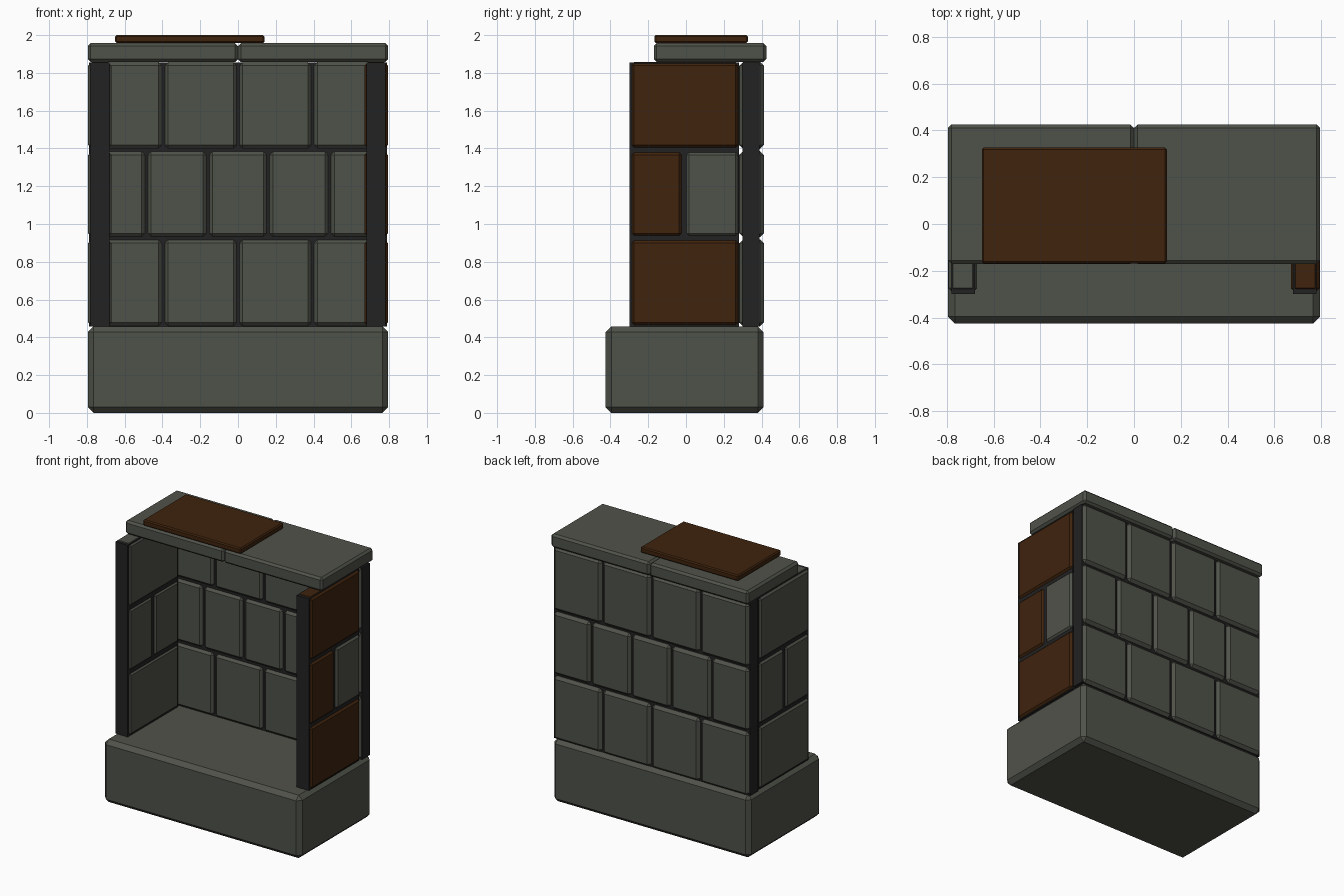
import bpy
import bmesh
from mathutils import Vector

cube = bpy.data.objects.get("Cube")
if cube:
    bpy.data.objects.remove(cube, do_unlink=True)


def make_material(name, colour):
    mat = bpy.data.materials.new(name)
    mat.use_nodes = True
    mat.diffuse_color = (*colour, 1)
    bsdf = next(n for n in mat.node_tree.nodes if n.type == "BSDF_PRINCIPLED")
    bsdf.inputs["Base Color"].default_value = (*colour, 1)
    return mat


STONE = make_material("grey_stone", (0.078, 0.084, 0.067))
RUST = make_material("brown_stone", (0.05, 0.017, 0.004))
MORTAR = make_material("dark_mortar", (0.016, 0.016, 0.016))


def block(name, x, y, z, mat, bevel=0.0):
    """Chamfered box spanning the given (low, high) ranges."""
    low, high = (Vector(c) for c in zip(x, y, z))
    bm = bmesh.new()
    bmesh.ops.create_cube(bm, size=1)
    for v in bm.verts:
        v.co = (low + high) / 2 + v.co * (high - low)
    if bevel:
        bmesh.ops.bevel(bm, geom=bm.edges[:], offset=bevel, segments=1,
                        affect="EDGES", clamp_overlap=True)
    mesh = bpy.data.meshes.new(name)
    bm.to_mesh(mesh)
    bm.free()
    mesh.materials.append(mat)
    obj = bpy.data.objects.new(name, mesh)
    bpy.context.collection.objects.link(obj)
    return obj


def spans(cuts, gap):
    """Neighbouring ranges between cuts, with a joint left between them."""
    last = len(cuts) - 2
    return [(a + (gap if i else 0), b - (gap if i < last else 0))
            for i, (a, b) in enumerate(zip(cuts, cuts[1:]))]


COURSES = spans([0.458, 0.925, 1.392, 1.858], 0.006)
CORE_Z = (0.458, 1.855)
HALF = 0.795

# Foundation block
block("base", (-HALF, HALF), (-0.425, 0.41), (0, 0.458), STONE, 0.03)

# Back wall: mortar core with running-bond stones standing proud
block("back_mortar", (-0.79, 0.79), (0.3, 0.39), CORE_Z, MORTAR)
bonds = [[-0.787, -0.395, 0, 0.395, 0.787],
         [-0.787, -0.485, -0.16, 0.16, 0.485, 0.787]]
for row, z in enumerate(COURSES):
    for i, x in enumerate(spans(bonds[row % 2], 0.005)):
        block(f"back_stone_{row}_{i}", x, (0.283, 0.412), z, STONE, 0.02)

# Side walls: full-depth stones above and below a split middle course
for side, sign in (("left", 1), ("right", -1)):
    core_x = sorted((sign * 0.68, sign * 0.78))
    stone_x = sorted((sign * 0.67, sign * 0.793))
    block(f"{side}_mortar", core_x, (-0.298, 0.28), CORE_Z, MORTAR)
    for row, z in enumerate(COURSES):
        cuts = [-0.294, -0.01, 0.283] if row == 1 else [-0.294, 0.283]
        for i, y in enumerate(spans(cuts, 0.006)):
            mat = RUST if side == "left" and i == 0 else STONE
            block(f"{side}_stone_{row}_{i}", stone_x, y, z, mat, 0.02)

# Coping slabs
for side, x in (("right", (-HALF, 0)), ("left", (0, HALF))):
    block(f"{side}_coping", x, (-0.17, 0.425), (1.858, 1.957), STONE, 0.015)

# Loose slab on top
block("top_slab", (-0.65, 0.14), (-0.168, 0.327), (1.957, 2.0), RUST, 0.008)
